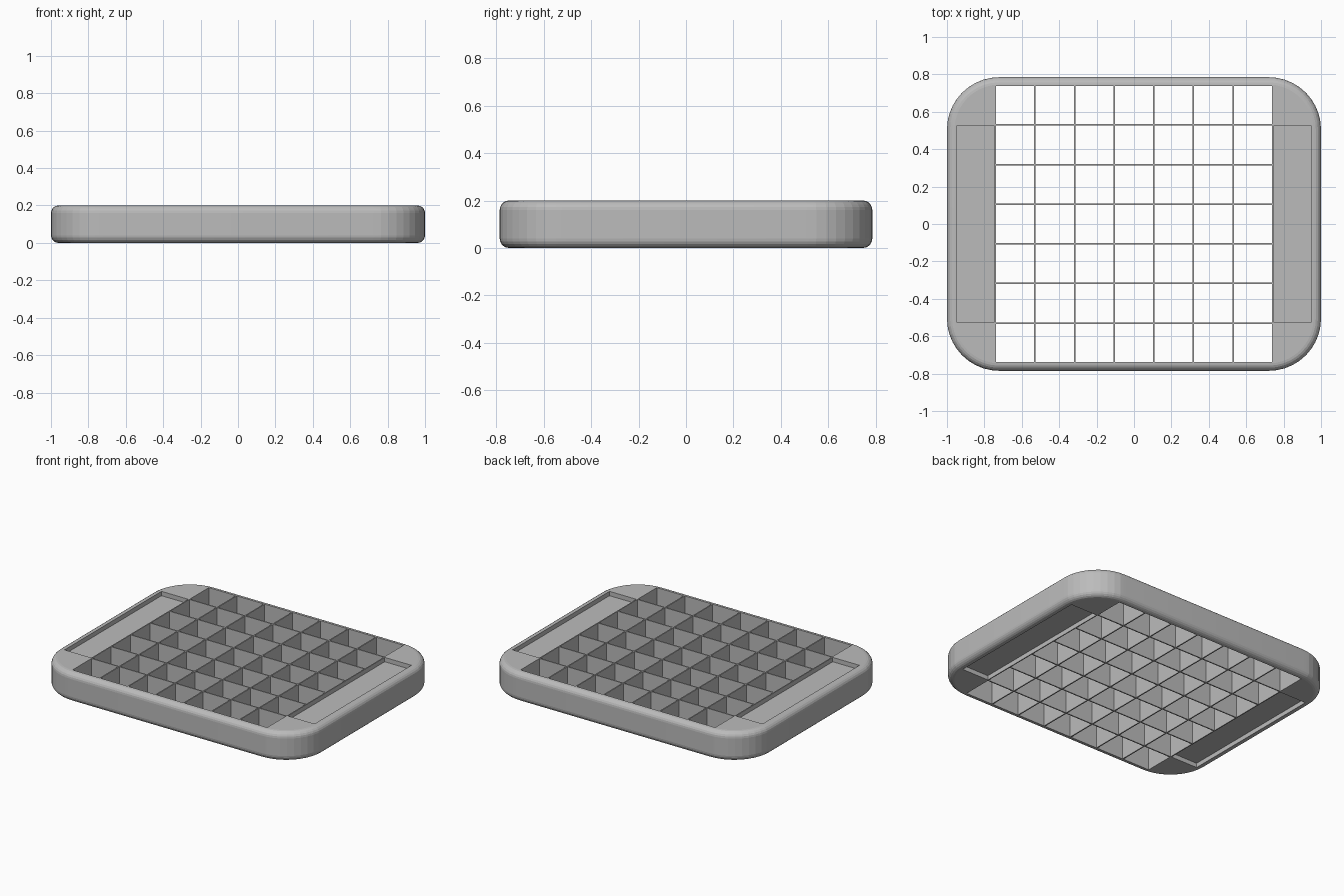
import bpy, bmesh, math

cube = bpy.data.objects.get("Cube")
if cube:
    bpy.data.objects.remove(cube, do_unlink=True)

# Overall sizes
HALF_X, HALF_Y, HEIGHT = 1.0, 0.785, 0.2
CORNER, ROUND = 0.28, 0.04
CELLS, PITCH, WALL = 7, 0.212, 0.008
DEPTH = 0.03

gray = bpy.data.materials.new("plain_gray")
gray.use_nodes = True
color = (0.5, 0.5, 0.5, 1)
gray.diffuse_color = color
gray.node_tree.nodes["Principled BSDF"].inputs["Base Color"].default_value = color


def make_object(name, bm):
    mesh = bpy.data.meshes.new(name)
    bmesh.ops.recalc_face_normals(bm, faces=bm.faces)
    bm.to_mesh(mesh)
    bm.free()
    mesh.materials.append(gray)
    obj = bpy.data.objects.new(name, mesh)
    bpy.context.collection.objects.link(obj)
    return obj


def add_box(bm, x0, x1, y0, y1, z0, z1):
    verts = bmesh.ops.create_cube(bm, size=1)["verts"]
    for v in verts:
        v.co.x = x1 if v.co.x > 0 else x0
        v.co.y = y1 if v.co.y > 0 else y0
        v.co.z = z1 if v.co.z > 0 else z0


# Tray body: block with rounded corners, then softened rims
bm = bmesh.new()
add_box(bm, -HALF_X, HALF_X, -HALF_Y, HALF_Y, 0, HEIGHT)
upright = [e for e in bm.edges if abs(e.verts[0].co.z - e.verts[1].co.z) > 0.1]
bmesh.ops.bevel(bm, geom=upright, offset=CORNER, segments=10, profile=0.5, affect='EDGES')
rims = [e for e in bm.edges if abs(e.verts[0].co.z - e.verts[1].co.z) < 0.001]
bmesh.ops.bevel(bm, geom=rims, offset=ROUND, segments=5, profile=0.5, affect='EDGES')
tray = make_object("grid_tray", bm)

# Square through-holes
bm = bmesh.new()
half = (PITCH - WALL) / 2
centers = [(i - (CELLS - 1) / 2) * PITCH for i in range(CELLS)]
for cx in centers:
    for cy in centers:
        add_box(bm, cx - half, cx + half, cy - half, cy + half, -0.1, HEIGHT + 0.1)
holes = make_object("hole_cutter", bm)

# Shallow grip recesses on both ends, above and below
bm = bmesh.new()
inner = CELLS * PITCH / 2 + WALL / 2 - 0.001
for z0, z1 in ((-0.1, DEPTH), (HEIGHT - DEPTH, HEIGHT + 0.1)):
    for x0, x1 in ((inner, 0.948), (-0.948, -inner)):
        add_box(bm, x0, x1, -0.525, 0.525, z0, z1)
recesses = make_object("recess_cutter", bm)

# Cut, bake the result, and remove the cutters
for cutter in (holes, recesses):
    cutter.hide_render = True
    mod = tray.modifiers.new(cutter.name, 'BOOLEAN')
    mod.operation = 'DIFFERENCE'
    mod.solver = 'EXACT'
    mod.object = cutter
graph = bpy.context.evaluated_depsgraph_get()
baked = bpy.data.meshes.new_from_object(tray.evaluated_get(graph))
tray.modifiers.clear()
tray.data = baked
for cutter in (holes, recesses):
    bpy.data.objects.remove(cutter, do_unlink=True)

# Smooth rims, crisp cell and recess edges
bpy.ops.object.select_all(action='DESELECT')
tray.select_set(True)
bpy.context.view_layer.objects.active = tray
bpy.ops.object.shade_smooth_by_angle(angle=math.radians(5))
